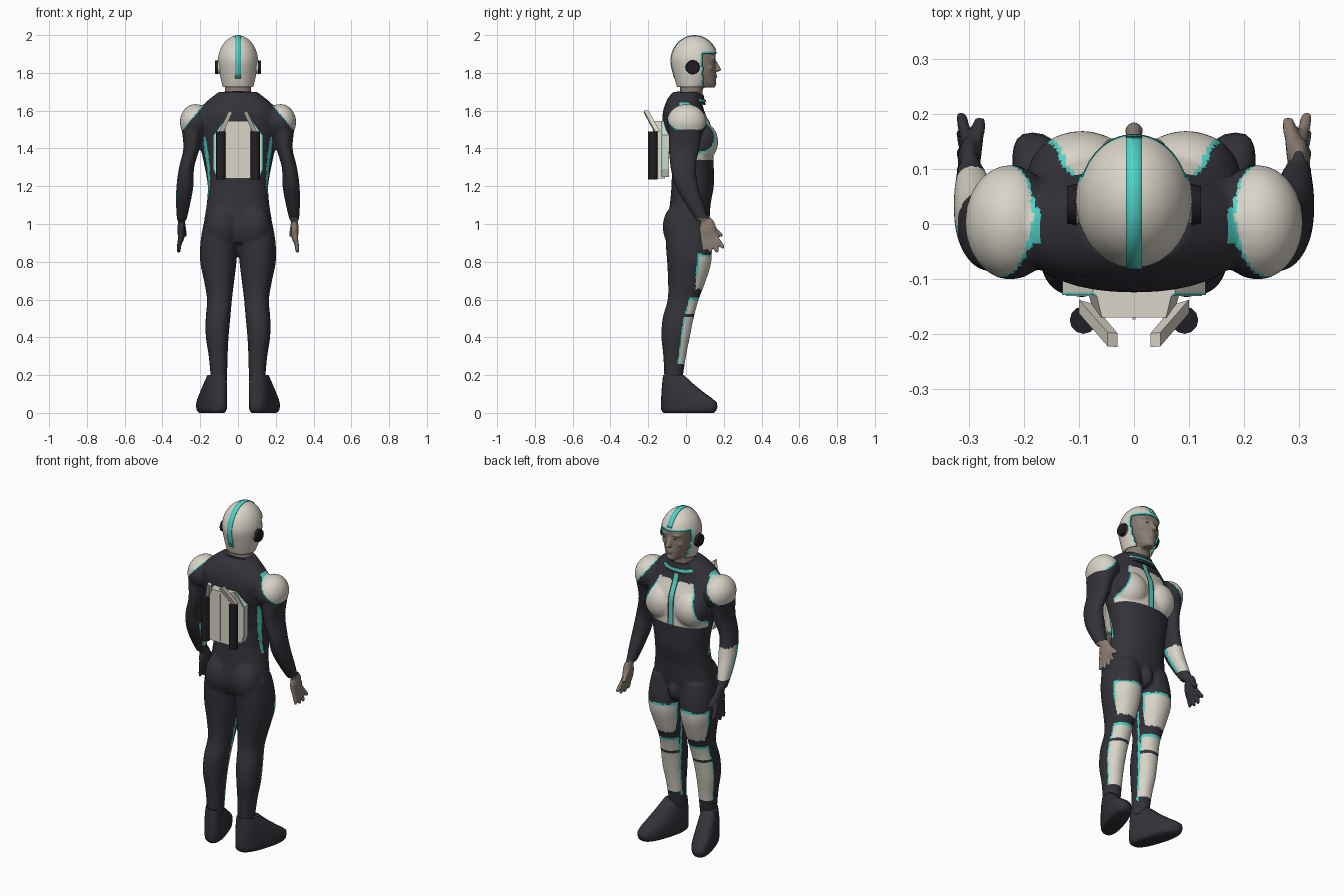
import bpy, bmesh
from math import sin, cos, pi, radians, copysign
from mathutils import Vector, Matrix

cube = bpy.data.objects.get("Cube")
if cube:
    bpy.data.objects.remove(cube)


def material(name, colour):
    m = bpy.data.materials.new(name)
    m.use_nodes = True
    m.diffuse_color = (*colour, 1)
    m.node_tree.nodes["Principled BSDF"].inputs["Base Color"].default_value = (*colour, 1)
    return m


SUIT, CREAM, TEAL, SKIN, BLACK = range(5)
MATS = [material("suit charcoal", (.032, .032, .041)), material("armour cream", (.70, .66, .58)),
        material("trim teal", (.08, .66, .58)), material("skin", (.25, .2, .165)),
        material("equipment black", (.014, .014, .018))]


def finish(bm, name, mat=SUIT, angle=40):
    """Turn a bmesh into an object that carries the whole palette."""
    bmesh.ops.recalc_face_normals(bm, faces=bm.faces)
    me = bpy.data.meshes.new(name)
    for f in bm.faces:
        f.material_index = f.material_index or mat
    bm.to_mesh(me)
    bm.free()
    for m in MATS:
        me.materials.append(m)
    ob = bpy.data.objects.new(name, me)
    bpy.context.collection.objects.link(ob)
    smooth(ob, angle)
    return ob


def smooth(ob, angle):
    bpy.ops.object.select_all(action='DESELECT')
    ob.select_set(True)
    bpy.context.view_layer.objects.active = ob
    bpy.ops.object.shade_smooth_by_angle(angle=radians(angle))


def fuse(ob, voxel, rule):
    """Merge overlapping volumes into one skin and colour it by a rule."""
    rm = ob.modifiers.new("merge", 'REMESH')
    rm.mode, rm.voxel_size = 'VOXEL', voxel
    sm = ob.modifiers.new("soften", 'SMOOTH')
    sm.factor, sm.iterations = .5, 4
    dg = bpy.context.evaluated_depsgraph_get()
    me = bpy.data.meshes.new_from_object(ob.evaluated_get(dg))
    ob.modifiers.clear()
    ob.data = me
    me.materials.clear()
    for m in MATS:
        me.materials.append(m)
    for p in me.polygons:
        p.material_index = rule(p.center, p.normal)
    smooth(ob, 80)


def loft(bm, rings, side=1, sides=40, power=2.2, steps=4):
    """Skin smoothly interpolated rings of (z, x, y, half width, half depth)."""
    r = [Vector(v) for v in rings]
    dense = []
    for i in range(len(r) - 1):
        a, b, c, d = r[max(i - 1, 0)], r[i], r[i + 1], r[min(i + 2, len(r) - 1)]
        for k in range(steps):
            t = k / steps
            dense.append(b + (c - a) * t / 2 + (a - b * 2.5 + c * 2 - d / 2) * t * t
                         + (b * 3 - a - c * 3 + d) * t ** 3 / 2)
    dense.append(r[-1])
    loops = []
    for z, x, y, w, d in dense:
        loop = []
        for k in range(sides):
            c, s = cos(2 * pi * k / sides), sin(2 * pi * k / sides)
            loop.append(bm.verts.new((side * x + w * copysign(abs(c) ** (2 / power), c),
                                      y + d * copysign(abs(s) ** (2 / power), s), z)))
        loops.append(loop)
    for lo, hi in zip(loops, loops[1:]):
        for k in range(sides):
            j = (k + 1) % sides
            bm.faces.new((lo[k], lo[j], hi[j], hi[k]))
    bm.faces.new(loops[0][::-1])
    bm.faces.new(loops[-1])


def ball(bm, centre, radii):
    bmesh.ops.create_uvsphere(bm, u_segments=24, v_segments=16, radius=1,
                              matrix=Matrix.Translation(centre) @ Matrix.Diagonal((*radii, 1)))


def rod(bm, a, b, r1, r2, sides=14):
    a, b = Vector(a), Vector(b)
    turn = (b - a).to_track_quat('Z', 'Y').to_matrix().to_4x4()
    bmesh.ops.create_cone(bm, cap_ends=True, segments=sides, radius1=r1, radius2=r2,
                          depth=(b - a).length, matrix=Matrix.Translation((a + b) / 2) @ turn)


def prism(bm, outline, y0, y1):
    """Extrude an (x, z) outline along y."""
    f = bm.faces.new([bm.verts.new((x, y0, z)) for x, z in outline])
    new = bmesh.ops.extrude_face_region(bm, geom=[f])["geom"]
    bmesh.ops.translate(bm, vec=(0, y1 - y0, 0), verts=[v for v in new if isinstance(v, bmesh.types.BMVert)])


# Body: torso, limbs and hands
bm = bmesh.new()
loft(bm, [(.9, 0, .01, .12, .09), (.97, 0, .01, .18, .11), (1.1, 0, .022, .166, .108),
          (1.2, 0, .035, .16, .112), (1.3, 0, .035, .176, .112), (1.4, 0, .025, .197, .12),
          (1.5, 0, .01, .212, .13), (1.58, 0, -.01, .212, .114), (1.63, 0, -.012, .185, .1),
          (1.67, 0, -.005, .14, .088), (1.7, 0, .005, .1, .072)])
for s in (1, -1):
    loft(bm, [(.16, .1, -.068, .042, .046), (.3, .105, -.06, .05, .06), (.4, .11, -.055, .06, .075),
              (.5, .106, -.042, .065, .082), (.6, .098, -.015, .066, .082), (.7, .1, .005, .08, .1),
              (.8, .104, .017, .096, .117), (.9, .101, .013, .098, .12), (1, .095, .005, .088, .11)], s)
    loft(bm, [(1.02, .298, .088, .025, .034), (1.1, .291, .048, .037, .048), (1.2, .281, .005, .045, .06),
              (1.3, .272, -.015, .04, .067), (1.4, .246, -.01, .043, .08), (1.5, .24, 0, .058, .09)], s)
    ball(bm, (s * .225, .003, 1.54), (.083, .105, .095))
    ball(bm, (s * .085, -.04, .985), (.088, .083, .12))
    ball(bm, (s * .095, .085, 1.435), (.1, .085, .105))
    ball(bm, (s * .3, .115, .97), (.021, .045, .07))
    for y0, y1, tip in ((.148, .2, .872), (.128, .168, .85), (.107, .132, .847), (.087, .097, .856)):
        rod(bm, (s * .302, y0, .945), (s * .316, y1, tip), .014, .011)
    rod(bm, (s * .293, .12, 1), (s * .28, .19, .935), .016, .012)
ball(bm, (0, .075, .93), (.045, .065, .07))
body = finish(bm, "body_suit")


def pad(level, width):
    """Cream inside a pad, teal along its border, otherwise nothing."""
    return CREAM if level > width else TEAL if level > 0 else None


def suit_colour(c, n):
    ax, y, z = abs(c.x), c.y, c.z
    out = n.x * copysign(1, c.x)
    got = None
    if ax > .22 and z < 1.03:
        return SKIN if c.x > 0 else SUIT
    if c.x < -.21 and 1.07 < z < 1.24:
        got = pad(n.y + .25, .25)
    elif z > 1.5 and ax > .17:
        got = pad(ax + .83 * (z - 1.5) + .25 * max(y, 0) - .288, .007)
    if got is None and n.y > -.1 and y > .05 and ax < .21:
        if 1.34 < z < 1.585 and ax > .022:
            got = pad(.17 - .35 * (z - 1.42) - ax, .007)
        elif 1.34 < z < 1.64 and ax < .009:
            got = TEAL
        elif .655 < z < .84:
            got = pad(min(n.y - .25, (.84 - z) * 8), .08)
    if got is None and .26 < z < .61 and n.y > 0 and not .51 < z < .525:
        got = pad(min(n.y - .25, (.61 - z) * 8), .1)
    if got is None and ax < .21 and 1.15 < z < 1.46 and out > .6 and abs(y + .2 * (z - 1.2)) < .009:
        got = TEAL
    if got is None and .24 < z < .75 and out < -.8 and abs(y - .12 * (z - .6)) < .007:
        got = TEAL
    return SUIT if got is None else got


fuse(body, .008, suit_colour)

# Collar trim
bm = bmesh.new()
loft(bm, [(1.655, 0, .02, .112, .088), (1.668, 0, .02, .106, .084)], sides=48, steps=1)
for v in bm.verts:
    v.co.z -= .12 * (v.co.y - .02)
finish(bm, "collar_trim", TEAL)
bm = bmesh.new()
loft(bm, [(1.64, 0, .022, .108, .082), (1.695, 0, .022, .088, .07)], sides=48, steps=1)
for v in bm.verts:
    v.co.z -= .12 * (v.co.y - .02)
finish(bm, "collar")

# Neck and face
bm = bmesh.new()
loft(bm, [(1.63, 0, .025, .075, .062), (1.7, 0, .028, .07, .06), (1.8, 0, .035, .066, .062)])
loft(bm, [(1.722, 0, .11, .028, .042), (1.745, 0, .095, .045, .062), (1.79, 0, .08, .064, .078),
          (1.84, 0, .073, .076, .084), (1.9, 0, .07, .08, .085), (1.93, 0, .065, .07, .075)])
rod(bm, (0, .145, 1.872), (0, .172, 1.815), .009, .015)
ball(bm, (0, .17, 1.817), (.017, .016, .01))
for s in (1, -1):
    ball(bm, (s * .032, .138, 1.878), (.028, .02, .01))
    ball(bm, (s * .045, .118, 1.825), (.022, .026, .018))
for z in (1.776, 1.788):
    ball(bm, (0, .15, z), (.024, .015, .007))
ball(bm, (0, .145, 1.742), (.022, .016, .014))
head = finish(bm, "head")
fuse(head, .005, lambda c, n: SKIN)
bm = bmesh.new()
for s in (1, -1):
    ball(bm, (s * .03, .142, 1.855), (.01, .011, .006))
finish(bm, "eyes", BLACK)

# Helmet shell with face opening and teal rim
bm = bmesh.new()
dome = [(1.86 + .138 * sin(a), 0, .045, .106 * cos(a), .125 * cos(a))
        for a in [radians(d) for d in (0, 18, 36, 52, 66, 78, 88)]]
loft(bm, [(1.725, 0, .03, .08, .077), (1.75, 0, .035, .087, .09), (1.8, 0, .042, .098, .11)] + dome,
     sides=72, power=2)
bm.faces.ensure_lookup_table()
gone = [f for f in bm.faces if f.calc_center_median().z < 1.727 and len(f.verts) > 4
        or f.calc_center_median().y > .09 and f.calc_center_median().z < 1.905]
bmesh.ops.delete(bm, geom=gone, context='FACES')
for e in bm.edges:
    if e.is_boundary and (e.verts[0].co + e.verts[1].co).y > .15:
        e.link_faces[0].material_index = TEAL
shell = finish(bm, "helmet", CREAM, 50)
mod = shell.modifiers.new("thickness", 'SOLIDIFY')
mod.thickness, mod.offset = .008, -1

# Helmet crest stripe
bm = bmesh.new()
path = [(.045 + .128 * cos(a), 1.86 + .14 * sin(a)) for a in [radians(d) for d in range(26, 181, 7)]]
path += [(-.079, 1.83), (-.0715, 1.8), (-.062, 1.77)]
rows = [[bm.verts.new((x, y, z)) for x in (-.015, .015)] for y, z in path]
for a, b in zip(rows, rows[1:]):
    bm.faces.new((a[0], a[1], b[1], b[0]))
crest = finish(bm, "helmet_stripe", TEAL)
crest.modifiers.new("thickness", 'SOLIDIFY').thickness = .004

for s, side in ((1, "left"), (-1, "right")):
    # Ear pieces
    bm = bmesh.new()
    rod(bm, (s * .09, .035, 1.83), (s * .11, .035, 1.83), .034, .034, 16)
    finish(bm, side + "_ear_mount", CREAM)
    bm = bmesh.new()
    rod(bm, (s * .105, .035, 1.83), (s * .122, .035, 1.83), .038, .034, 12)
    finish(bm, side + "_ear_piece", BLACK)

    # Boots, toes turned outward
    bm = bmesh.new()
    loft(bm, [(0, .105, .015, .048, .132), (.015, .105, .015, .06, .146), (.055, .105, .015, .062, .148),
              (.1, .105, -.012, .06, .118), (.15, .104, -.042, .054, .085), (.2, .102, -.066, .045, .055)],
         s, sides=28, power=2.5, steps=2)
    for v in bm.verts:
        v.co.x += s * .3 * (v.co.y + .1)
    finish(bm, side + "_boot", SUIT, 45)

    # Backpack tanks and fins
    bm = bmesh.new()
    rod(bm, (s * .092, -.175, 1.235), (s * .092, -.175, 1.49), .025, .025, 12)
    finish(bm, side + "_tank", BLACK)
    bm = bmesh.new()
    prism(bm, [(s * x, z) for x, z in ((.1, 1.49), (.075, 1.49), (.03, 1.59), (.048, 1.6))], -.17, -.145)
    for v in bm.verts:
        v.co.y -= .4 * (v.co.z - 1.5)
        v.co.y -= .3 * (.09 - abs(v.co.x))
    finish(bm, side + "_fin", CREAM, 20)

# Backpack body and back plate
half = [(.085, 1.24), (.088, 1.49), (.073, 1.545)]
bm = bmesh.new()
prism(bm, half + [(-x, z) for x, z in half[::-1]], -.17, -.11)
for v in bm.verts:
    if v.co.y < -.15:
        v.co.x *= .8
finish(bm, "backpack", CREAM, 20)
bm = bmesh.new()
prism(bm, [(-.003, 1.25), (.003, 1.25), (.003, 1.53), (-.003, 1.53)], -.174, -.169)
finish(bm, "backpack_seam", CREAM, 20)
half = [(.115, 1.25), (.13, 1.29), (.13, 1.47), (.075, 1.545)]
for name, mat, y0, y1 in (("back_plate", CREAM, -.126, -.09), ("back_plate_trim", TEAL, -.129, -.125)):
    bm = bmesh.new()
    prism(bm, half + [(-x, z) for x, z in half[::-1]], y0, y1)
    if mat == TEAL:
        bmesh.ops.scale(bm, vec=(1.01, 1, 1), verts=bm.verts)
    finish(bm, name, mat, 20)
    if mat == TEAL:
        bm = bmesh.new()
        prism(bm, [(x * .95, z) for x, z in half + [(-x, z) for x, z in half[::-1]]], -.131, -.128)
        finish(bm, "back_plate_face", CREAM, 20)
